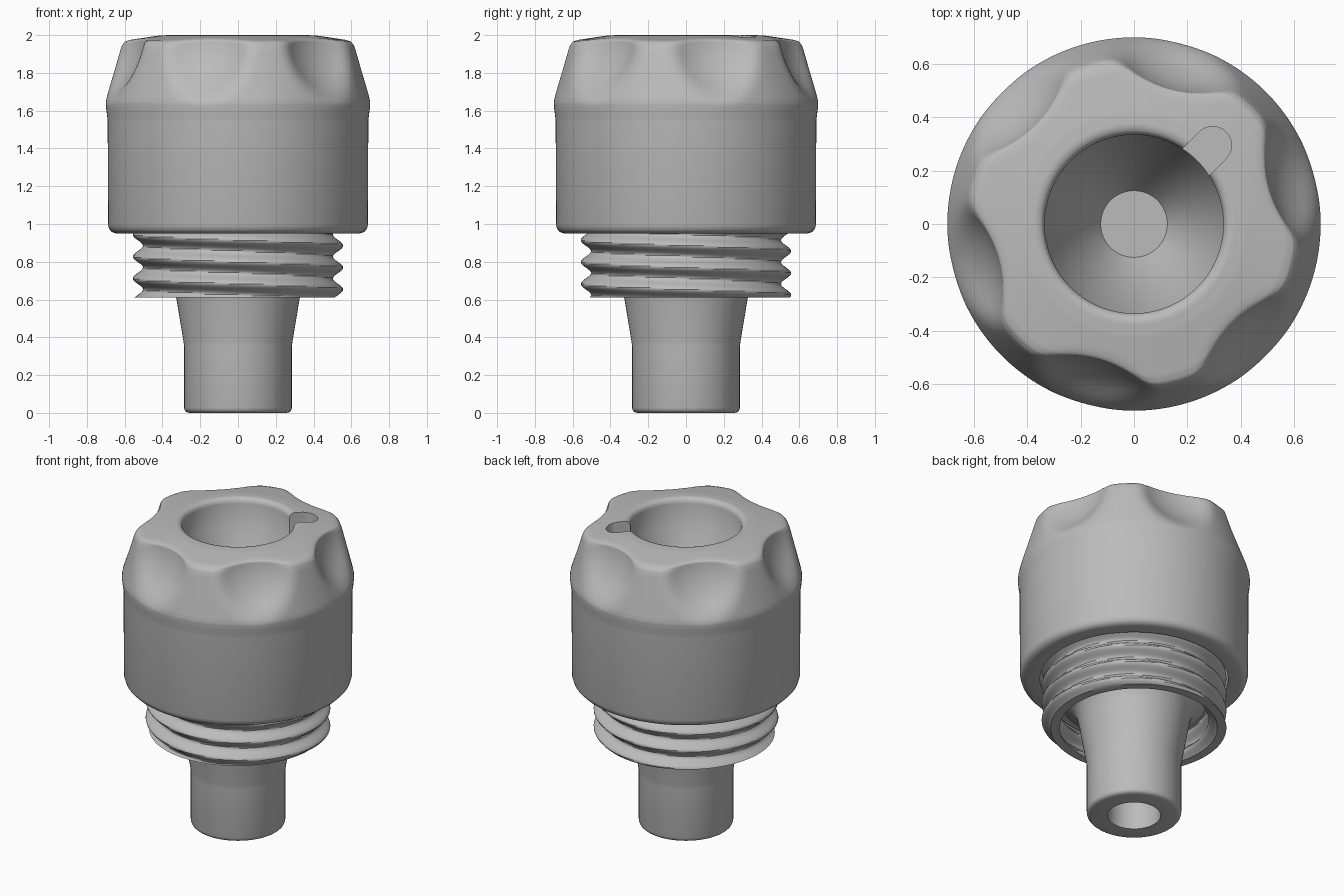
import bpy, bmesh, math
from mathutils import Vector

cube = bpy.data.objects.get("Cube")
if cube:
    bpy.data.objects.remove(cube, do_unlink=True)

grey = bpy.data.materials.new("plain_grey")
grey.use_nodes = True
colour = (0.5, 0.5, 0.5, 1)
grey.diffuse_color = colour
grey.node_tree.nodes["Principled BSDF"].inputs["Base Color"].default_value = colour


def densify(points, step):
    """Split long profile segments into short ones."""
    out = []
    for a, b in zip(points, points[1:]):
        a, b = Vector(a), Vector(b)
        n = max(1, math.ceil((b - a).length / step))
        out += [a.lerp(b, i / n) for i in range(n)]
    return out + [Vector(points[-1])]


def revolve(name, profile, segments, shape=None, closed=False):
    """Spin a (radius, height) profile; shape may move each point."""
    bm = bmesh.new()
    rows = []
    for r, z in profile:
        row = []
        for i in range(segments):
            a = math.tau * i / segments
            p = Vector((r * math.cos(a), r * math.sin(a), z))
            row.append(bm.verts.new(shape(p, a) if shape else p))
        rows.append(row)
    pairs = list(zip(rows, rows[1:]))
    if closed:
        pairs.append((rows[-1], rows[0]))
    for low, high in pairs:
        for i in range(segments):
            j = (i + 1) % segments
            bm.faces.new((low[i], low[j], high[j], high[i]))
    bmesh.ops.remove_doubles(bm, verts=bm.verts, dist=1e-5)
    return finish(name, bm)


def finish(name, bm):
    bmesh.ops.recalc_face_normals(bm, faces=bm.faces)
    mesh = bpy.data.meshes.new(name)
    bm.to_mesh(mesh)
    bm.free()
    mesh.materials.append(grey)
    obj = bpy.data.objects.new(name, mesh)
    bpy.context.collection.objects.link(obj)
    return obj


def activate(obj):
    bpy.ops.object.select_all(action="DESELECT")
    obj.select_set(True)
    bpy.context.view_layer.objects.active = obj


# Finger scallops: six spherical hollows with softened rims
SCOOP_R, BLEND = 0.45, 0.05
scoops = [Vector((0.97 * math.cos(a), 0.97 * math.sin(a), 2.03))
          for a in (math.radians(15 + 60 * k) for k in range(6))]


def scallop(p, angle):
    if p.z < 1.58 or p.xy.length < 0.37:
        return p
    for c in scoops:
        d = (p - c).length
        h = max(BLEND - abs(d - SCOOP_R), 0) / BLEND
        p = c + (p - c) * ((max(d, SCOOP_R) + h * h * BLEND / 4) / d)
    return p


# Cap: funnel, rim, tapered crown, straight skirt and underside recess
funnel = [(0, 1.5), (0.125, 1.5), (0.335, 1.82), (0.335, 1.965),
          (0.34, 1.985), (0.352, 1.996)]
crown = [(0.37, 2.0), (0.42, 1.997), (0.58, 1.974), (0.605, 1.966),
         (0.622, 1.948), (0.632, 1.92), (0.696, 1.665), (0.7, 1.64),
         (0.698, 1.61), (0.69, 1.55)]
skirt = [(0.688, 0.995), (0.681, 0.972), (0.667, 0.957), (0.645, 0.95),
         (0.567, 0.95), (0.567, 1.1), (0, 1.1)]
cap = revolve("cap", funnel + densify(crown, 0.012) + skirt, 240, scallop)

# Key slot beside the funnel: a round-ended prism cut
bm = bmesh.new()
outline = [(0.2, -0.071), (0.2, 0.071)]
for i in range(25):
    a = math.pi / 2 - math.pi * i / 24
    outline.append((0.417 + 0.071 * math.cos(a), 0.071 * math.sin(a)))
turn = math.radians(45)
base = [bm.verts.new((u * math.cos(turn) - v * math.sin(turn),
                      u * math.sin(turn) + v * math.cos(turn), 1.85))
        for u, v in outline[1:-1] + outline[-1:] + outline[:1]]
face = bm.faces.new(base)
new = bmesh.ops.extrude_face_region(bm, geom=[face])["geom"]
bmesh.ops.translate(bm, vec=(0, 0, 0.3),
                    verts=[g for g in new if isinstance(g, bmesh.types.BMVert)])
cutter = finish("slot_cutter", bm)
cutter.hide_render = True
activate(cap)
cut = cap.modifiers.new("slot", "BOOLEAN")
cut.operation, cut.solver, cut.object = "DIFFERENCE", "EXACT", cutter
bpy.ops.object.modifier_apply(modifier=cut.name)
bpy.data.objects.remove(cutter, do_unlink=True)

# Threaded neck: thin wall rippled by a helix inside and out
PITCH = 0.116


def thread(p, angle):
    phase = (p.z - 0.61) / PITCH + (angle - math.radians(135)) / math.tau
    ripple = 0.027 * math.cos(math.tau * phase)
    s = (p.xy.length + ripple) / p.xy.length
    return Vector((p.x * s, p.y * s, p.z))


outer = densify([(0.53, 0.61), (0.53, 1.09)], 0.009)
inner = densify([(0.475, 1.09), (0.475, 0.61)], 0.009)
neck = revolve("threaded_neck", outer + inner, 160, thread, closed=True)

# Nozzle: hollow spout flaring up into the neck
spout = [(0, 1.0), (0.16, 1.0), (0.16, 0), (0.258, 0), (0.272, 0.004),
         (0.281, 0.012), (0.285, 0.026), (0.285, 0.35), (0.288, 0.375),
         (0.327, 0.61), (0.345, 0.7), (0.375, 0.75), (0.435, 0.78),
         (0.435, 0.8), (0.49, 0.8), (0.49, 1.05), (0, 1.05)]
nozzle = revolve("nozzle", spout, 128)

for part in (cap, neck, nozzle):
    activate(part)
    bpy.ops.object.shade_smooth_by_angle(angle=math.radians(35))
